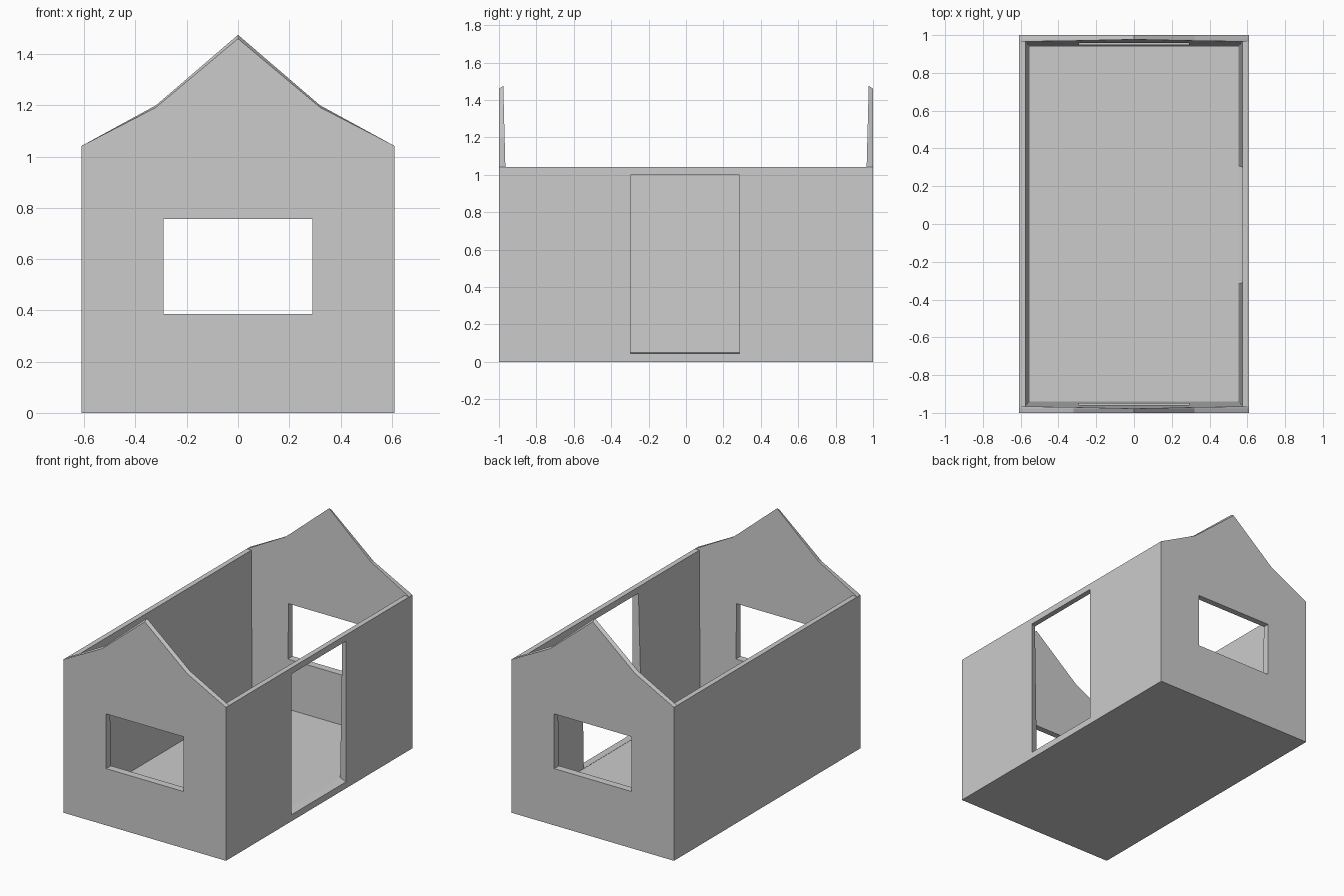
import bpy, bmesh

if "Cube" in bpy.data.objects:
    bpy.data.objects.remove(bpy.data.objects["Cube"])


def loft(name, rings):
    """Solid through matching rings of points, capped at both ends."""
    bm = bmesh.new()
    loops = [[bm.verts.new(p) for p in ring] for ring in rings]
    for a, b in zip(loops, loops[1:]):
        for i in range(len(a)):
            j = (i + 1) % len(a)
            bm.faces.new((a[i], a[j], b[j], b[i]))
    bm.faces.new(loops[0])
    bm.faces.new(loops[-1])
    bmesh.ops.recalc_face_normals(bm, faces=bm.faces)
    mesh = bpy.data.meshes.new(name)
    bm.to_mesh(mesh)
    bm.free()
    ob = bpy.data.objects.new(name, mesh)
    bpy.context.collection.objects.link(ob)
    return ob


def mirrored(half):
    """Full outline from its right half, skipping doubled centre points."""
    return half + [(-x, z) for x, z in reversed(half) if x > 0]


def cut(target, cutter):
    cutter.hide_render = True
    mod = target.modifiers.new("cut", 'BOOLEAN')
    mod.operation = 'DIFFERENCE'
    mod.solver = 'EXACT'
    mod.object = cutter
    bpy.context.view_layer.objects.active = target
    bpy.ops.object.modifier_apply(modifier=mod.name)
    bpy.data.objects.remove(cutter)


# House body: gabled outline, with the outer rim of each gable slightly lowered
full = mirrored([(0.61, 0), (0.61, 1.042), (0.32, 1.2), (0, 1.475)])
low = mirrored([(0.61, 0), (0.61, 1.042), (0.32, 1.192), (0, 1.46)])
house = loft("house_shell", [[(x, y, z) for x, z in outline] for y, outline in
                             ((-1, low), (-0.978, full), (0.978, full), (1, low))])

# Room: walls get thinner upward, and everything above the side walls is open
room = mirrored([(0.553, 0.05), (0.575, 1.042), (0.8, 1.042), (0.8, 1.7)])


def end_wall(z):
    return 0.94 + 0.037 * (z - 0.05) / 1.425


cut(house, loft("room_cutter", [[(x, s * end_wall(z), z) for x, z in room]
                                for s in (-1, 1)]))

# Windows in both gable walls
window = mirrored([(0.29, 0.385), (0.29, 0.757)])
cut(house, loft("window_cutter", [[(x, y, z) for x, z in window]
                                  for y in (-1.2, 1.2)]))

# Doorway in the right wall, flaring inward over a sloped threshold
cut(house, loft("door_cutter", [[(x, -w - 0.005, z), (x, w - 0.005, z),
                                 (x, w - 0.005, 1.0), (x, -w - 0.005, 1.0)]
                                for x, w, z in ((0.66, 0.275, 0.038),
                                                (0.5, 0.33, 0.058))]))
